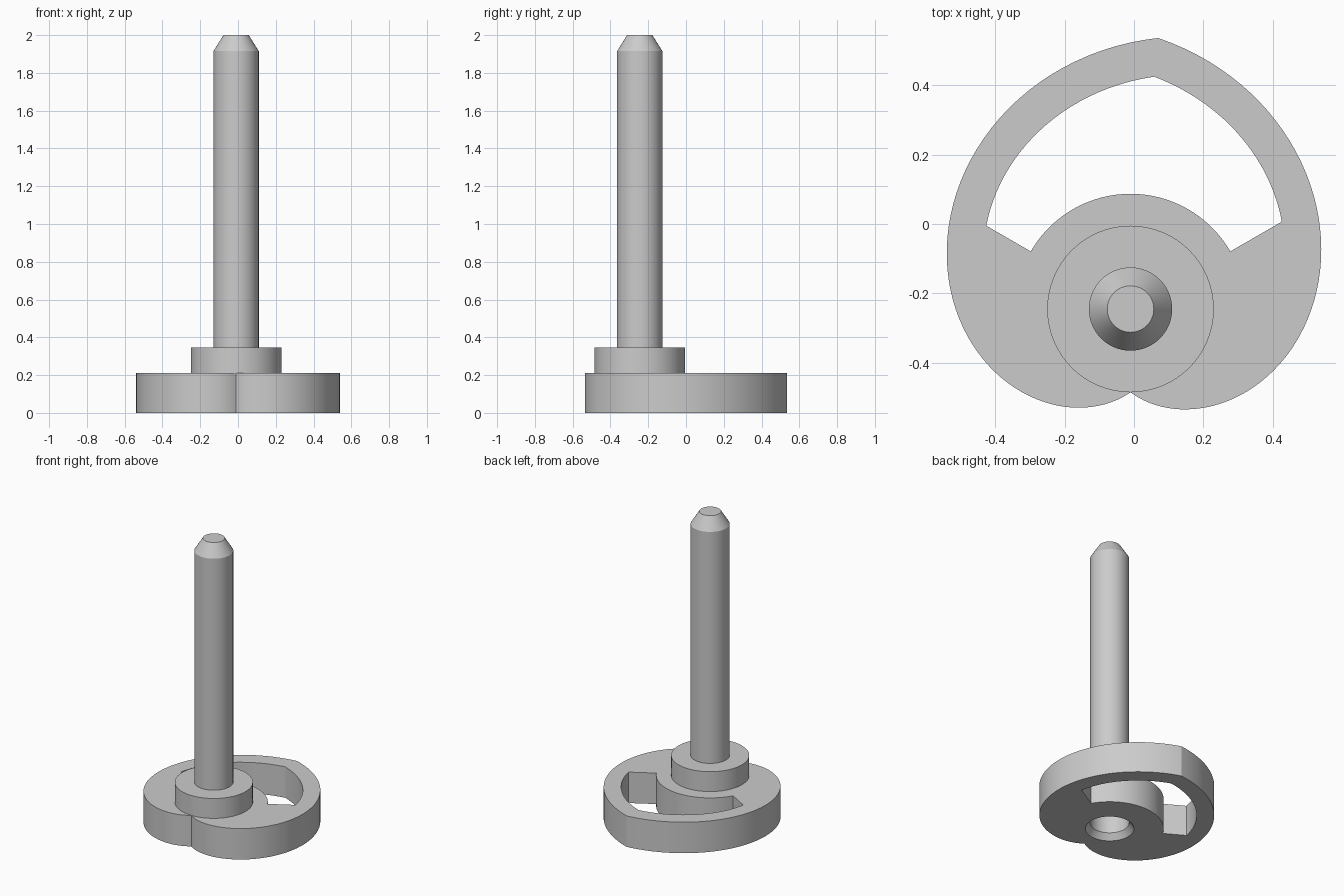
import bpy, bmesh
from math import sin, cos, radians
from mathutils import Matrix

cube = bpy.data.objects.get("Cube")
if cube:
    bpy.data.objects.remove(cube)

AXIS_X, AXIS_Y = -0.01, -0.245   # rotation axis of the cam and shaft
CAM_H = 0.21
R_MIN, R_MAX = 0.24, 0.785       # cam radius at the notch and at the tip
TIP = 174.2                      # tip angle, counted from the notch
WALL = 0.112                     # rim width around the window
HUB_R, HOLE_R = 0.332, 0.15

grey = bpy.data.materials.new("plain grey")
grey.use_nodes = True
colour = (0.6, 0.6, 0.6, 1)
grey.diffuse_color = colour
grey.node_tree.nodes["Principled BSDF"].inputs["Base Color"].default_value = colour


def polar(r, a):
    """Point at angle a, in degrees from the notch, turning toward +x."""
    return (r * sin(radians(a)), -r * cos(radians(a)))


def cam_radius(a):
    t = a / TIP if a <= TIP else (360 - a) / (360 - TIP)
    return R_MIN + (R_MAX - R_MIN) * t


def steps(a, b, n):
    return [a + (b - a) * i / n for i in range(n + 1)]


def finish(obj):
    obj.data.materials.clear()
    obj.data.materials.append(grey)
    bm = bmesh.new()
    bm.from_mesh(obj.data)
    bmesh.ops.remove_doubles(bm, verts=bm.verts, dist=0.0001)
    bmesh.ops.recalc_face_normals(bm, faces=bm.faces)
    bm.to_mesh(obj.data)
    bm.free()
    bpy.ops.object.select_all(action='DESELECT')
    obj.select_set(True)
    bpy.context.view_layer.objects.active = obj
    bpy.ops.object.shade_smooth_by_angle(angle=radians(25))


# Heart cam: spiral outline, window and bore as one filled curve
outline = [polar(cam_radius(a), a)
           for a in steps(0, TIP, 60) + steps(TIP, 360, 60)[1:-1]]
window = [polar(cam_radius(a) - WALL, a)
          for a in steps(120, TIP, 24) + steps(TIP, 240, 24)[1:]]
window += [polar(HUB_R, a) for a in steps(240, 120, 40)]
bore = [polar(HOLE_R, a) for a in steps(0, 360, 64)[:-1]]

curve = bpy.data.curves.new("heart_cam_profile", 'CURVE')
curve.dimensions = '2D'
curve.fill_mode = 'BOTH'
curve.extrude = CAM_H / 2
for loop in (outline, window, bore):
    spline = curve.splines.new('POLY')
    spline.points.add(len(loop) - 1)
    for point, (x, y) in zip(spline.points, loop):
        point.co = (x + AXIS_X, y + AXIS_Y, 0, 1)
    spline.use_cyclic_u = True
cam = bpy.data.objects.new("heart_cam", curve)
bpy.context.collection.objects.link(cam)
bpy.ops.object.select_all(action='DESELECT')
cam.select_set(True)
bpy.context.view_layer.objects.active = cam
bpy.ops.object.convert(target='MESH')
cam = bpy.context.object
cam.data.transform(Matrix.Translation((0, 0, CAM_H / 2)))
finish(cam)

# Shaft with chamfered tip, collar and countersunk socket: one turned profile
profile = [(0, 0.3), (0.12, 0.3), (0.12, 0.04), (HOLE_R, 0), (HOLE_R, CAM_H),
           (0.24, CAM_H), (0.24, 0.345), (0.12, 0.345), (0.12, 1.915),
           (0.067, 2), (0, 2)]
bm = bmesh.new()
verts = [bm.verts.new((r, 0, z)) for r, z in profile]
edges = [bm.edges.new(pair) for pair in zip(verts, verts[1:])]
bmesh.ops.spin(bm, geom=verts + edges, cent=(0, 0, 0), axis=(0, 0, 1),
               angle=radians(360), steps=64, use_merge=True)
bmesh.ops.translate(bm, verts=bm.verts, vec=(AXIS_X, AXIS_Y, 0))
mesh = bpy.data.meshes.new("shaft_and_collar")
bm.to_mesh(mesh)
bm.free()
shaft = bpy.data.objects.new("shaft_and_collar", mesh)
bpy.context.collection.objects.link(shaft)
finish(shaft)
